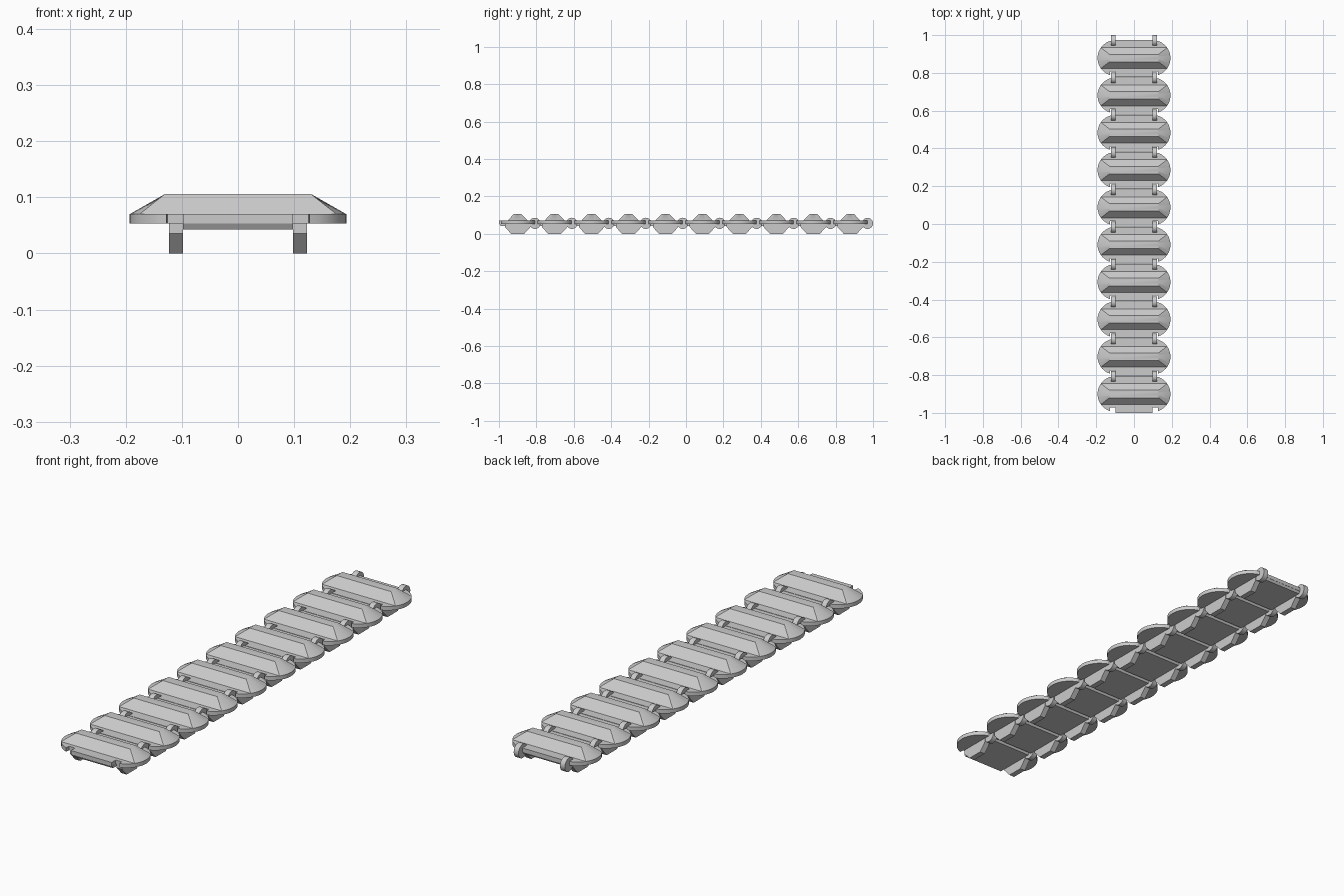
import bpy, bmesh, math

if "Cube" in bpy.data.objects:
    bpy.data.objects.remove(bpy.data.objects["Cube"])

LINKS, PITCH, FIRST_Y = 10, 0.1976, -0.9
ARC_X, ARC_R = 0.098, 0.095          # rounded ends of each pad
Z_LOW, Z_PAD, Z_TOP = 0.053, 0.07, 0.106

grey = bpy.data.materials.new("track grey")
grey.diffuse_color = (0.6, 0.6, 0.6, 1)
grey.use_nodes = True
grey.node_tree.nodes["Principled BSDF"].inputs["Base Color"].default_value = grey.diffuse_color


def make_mesh(name, rings, smooth=False):
    """Closed solid lofted through equal-length rings of points."""
    bm = bmesh.new()
    loops = [[bm.verts.new(p) for p in ring] for ring in rings]
    n = len(loops[0])
    for a, b in zip(loops, loops[1:]):
        for i in range(n):
            bm.faces.new((a[i], a[(i + 1) % n], b[(i + 1) % n], b[i]))
    bm.faces.new(loops[0][::-1])
    bm.faces.new(loops[-1])
    bmesh.ops.recalc_face_normals(bm, faces=bm.faces)
    me = bpy.data.meshes.new(name)
    bm.to_mesh(me)
    bm.free()
    me.materials.append(grey)
    if smooth:
        me.shade_smooth()
        me.set_sharp_from_angle(angle=math.radians(30))
    return me


def arc(a0, a1, steps):
    return [(ARC_X + ARC_R * math.cos(a0 + (a1 - a0) * i / steps),
             ARC_R * math.sin(a0 + (a1 - a0) * i / steps)) for i in range(steps + 1)]


def mirrored(half):
    return half + [(-x, y) for x, y in reversed(half)]


def flat(points, z):
    return [(x, y, z) for x, y in points]


def across(profile, x0, x1):
    return [[(x, y, z) for y, z in profile] for x in (x0, x1)]


# Pad: rounded plate with a central front tab and two hinge notches
outline = mirrored([(0.097, -0.1), (0.097, -0.072), (0.126, -0.072)]
                   + arc(math.radians(-72), math.pi / 2, 16))
pad = make_mesh("pad", [flat(outline, Z_LOW), flat(outline, Z_PAD)], True)

# Grouser: raised bar tapering from the pad ends to a flat crest
tip = math.asin(0.055 / ARC_R)
base = arc(-tip, tip, 8)
crest = [(0.13, 0.02 * y / 0.055) for x, y in base]
grouser = make_mesh("grouser", [flat(mirrored(base), Z_PAD),
                                flat(mirrored(crest), Z_TOP)], True)

# Belly: shallow slab under the pad, between the guides
belly = make_mesh("belly", across([(-0.098, 0.053), (-0.092, 0.043),
                                   (0.088, 0.043), (0.094, 0.053)], -0.098, 0.098))

# Guide horn and hinge knuckle profiles, one on each side
horn = [(-0.068, Z_LOW), (-0.068, 0.036), (-0.035, 0), (0.035, 0),
        (0.068, 0.036), (0.068, Z_LOW)]
ring = [(0.092 + 0.03 * math.cos(i * math.tau / 20),
         0.056 + 0.03 * math.sin(i * math.tau / 20)) for i in range(20)]
parts = [pad, grouser, belly]
for side, s in (("left", -1), ("right", 1)):
    parts.append(make_mesh(side + "_guide_horn", across(horn, s * 0.098, s * 0.123)))
    parts.append(make_mesh(side + "_knuckle", across(ring, s * 0.099, s * 0.122), True))

# Repeat the link along the track
for i in range(LINKS):
    for me in parts:
        ob = bpy.data.objects.new(f"{me.name}_{i + 1}", me)
        ob.location.y = FIRST_Y + i * PITCH
        bpy.context.collection.objects.link(ob)
